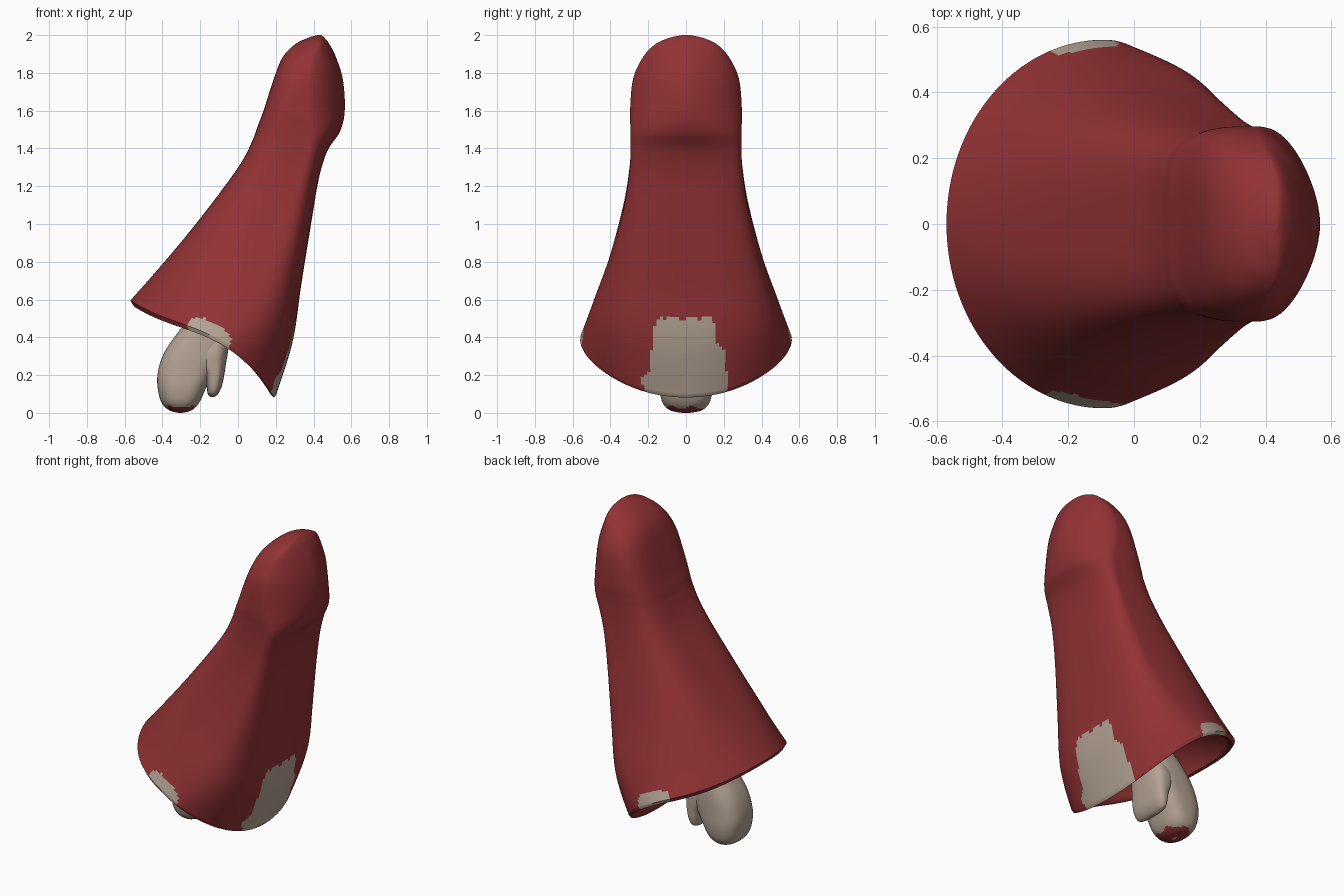
import bpy, bmesh, math

def material(name, rgb):
    m = bpy.data.materials.new(name)
    m.diffuse_color = (*rgb, 1)
    return m

RED = material("red_cloth", (0.29, 0.032, 0.035))
TAN = material("tan", (0.45, 0.36, 0.29))

def smooth_rows(rows, steps):
    """Catmull-Rom interpolation between section parameters."""
    out = []
    for i in range(len(rows) - 1):
        p0, p1 = rows[max(i - 1, 0)], rows[i]
        p2, p3 = rows[i + 1], rows[min(i + 2, len(rows) - 1)]
        for s in range(steps):
            t = s / steps
            out.append([b + 0.5 * t * (c - a + t * (2*a - 5*b + 4*c - d + t * (3*(b - c) + d - a)))
                        for a, b, c, d in zip(p0, p1, p2, p3)])
    return out + [list(rows[-1])]

def section(row, n):
    """Ring between a left and a right point; superelliptic in y, bowed upwards."""
    lx, lz, rx, rz, w, uc, nl, nr, bow = row
    pts = []
    for k in range(n):
        a = 2 * math.pi * k / n
        c, s = math.cos(a), math.sin(a)
        e = 2 / (nl if c > 0 else nr)
        d = abs(c) ** e
        u = uc * (1 - d) if c > 0 else uc + (1 - uc) * d
        y = w * math.copysign(abs(s) ** e, s)
        pts.append((lx + (rx - lx) * u, -y, lz + (rz - lz) * u + bow * 6.75 * u * u * (1 - u)))
    return pts

def loft(name, rows, n, mats, paint):
    bm = bmesh.new()
    rings = [[bm.verts.new(p) for p in section(r, n)] for r in rows]
    for i, (a, b) in enumerate(zip(rings, rings[1:])):
        for k in range(n):
            j = (k + 1) % n
            f = bm.faces.new((a[k], a[j], b[j], b[k]))
            f.material_index = paint(i, f.calc_center_median())
    bm.faces.new(rings[0])
    bm.faces.new(rings[-1])
    bmesh.ops.recalc_face_normals(bm, faces=bm.faces[:])
    me = bpy.data.meshes.new(name)
    bm.to_mesh(me)
    bm.free()
    for m in mats:
        me.materials.append(m)
    ob = bpy.data.objects.new(name, me)
    bpy.context.collection.objects.link(ob)
    bpy.ops.object.select_all(action='DESELECT')
    ob.select_set(True)
    bpy.context.view_layer.objects.active = ob
    bpy.ops.object.shade_smooth_by_angle(angle=math.radians(50))
    return ob

# Sleeve sections: left x,z, right x,z, half width, widest spot, roundness left/right, bow
inner = [(-.20, .68, .18, .48, .20, .60, 2.0, 2.0, .03),
         (-.38, .70, .23, .38, .42, .62, 2.0, 2.0, .07),
         (-.515, .59, .165, .13, .515, .62, 2.0, 2.1, .10),
         (-.530, .565, .175, .095, .535, .62, 2.0, 2.1, .10),
         (-.550, .563, .190, .082, .55, .62, 2.0, 2.1, .10)]
outer = [(-.57, .595, .202, .095, .56, .62, 2.0, 2.1, .10),
         (-.45, .73, .290, .38, .490, .68, 2.35, 2.5, .07),
         (-.28, .93, .335, .68, .405, .73, 3.0, 2.8, .04),
         (-.10, 1.16, .39, 1.02, .332, .75, 3.7, 2.9, .02),
         (.02, 1.33, .43, 1.25, .300, .76, 4.0, 2.8, .01),
         (.08, 1.45, .475, 1.39, .293, .75, 4.0, 2.4, 0),
         (.105, 1.52, .540, 1.49, .294, .65, 3.9, 2.0, 0),
         (.135, 1.60, .565, 1.60, .296, .55, 3.6, 1.75, 0),
         (.19, 1.77, .556, 1.76, .281, .50, 3.1, 1.65, 0),
         (.235, 1.88, .520, 1.88, .230, .55, 2.7, 1.7, 0),
         (.30, 1.95, .485, 1.95, .165, .67, 2.4, 1.8, 0),
         (.37, 1.985, .458, 1.985, .09, .70, 2.0, 2.0, 0),
         (.42, 2.0, .44, 2.0, .02, .6, 2.0, 2.0, 0)]

def sleeve_paint(i, p):
    """Worn tan patches: one large on the right side, a small one front and back."""
    if i < len(inner) - 1:
        return 0
    rag = .008 * math.sin(45 * p.z) + .008 * math.sin(70 * p.y)
    big = p.x > .05 and p.z < .51 + rag and abs(p.y) < .225 - .25 * max(0, p.z - .17) + rag
    small = (abs(p.y) > .45 and -.25 < p.x + rag < -.05
             and p.z < min(.50, .47 - .6 * (p.x + .13)) + rag)
    return int(big or small)

loft("sleeve", inner + smooth_rows(outer, 16), 180, (RED, TAN), sleeve_paint)

# Mitten hand with a reddened fingertip
palm = [(-.315, 0, -.295, 0, .02, .5, 2, 2, 0),
        (-.365, .014, -.245, .014, .085, .5, 2.1, 2.1, 0),
        (-.405, .055, -.205, .055, .125, .5, 2.4, 2.6, 0),
        (-.425, .13, -.170, .13, .14, .5, 2.6, 3.0, 0),
        (-.425, .21, -.130, .21, .14, .5, 2.7, 3.2, 0),
        (-.395, .31, -.072, .31, .138, .5, 2.7, 3.2, 0),
        (-.330, .41, -.050, .41, .13, .5, 2.5, 2.8, 0),
        (-.240, .52, -.010, .52, .115, .5, 2, 2, 0),
        (-.150, .64, .060, .64, .10, .5, 2, 2, 0)]
loft("hand", smooth_rows(palm, 6), 60, (TAN, RED),
     lambda i, p: int(p.z < .03 + .008 * math.sin(60 * p.y) and p.x > -.37))

# Broad thumb flap lying along the palm
thumb = [(-.145, .085, -.125, .085, .07, .5, 2, 2, 0),
         (-.160, .10, -.106, .10, .115, .5, 2.6, 2.4, 0),
         (-.166, .14, -.086, .14, .132, .5, 3, 2.7, 0),
         (-.175, .20, -.073, .20, .138, .5, 3, 2.8, 0),
         (-.200, .26, -.064, .26, .139, .5, 3, 2.8, 0),
         (-.210, .33, -.052, .33, .137, .5, 2.6, 2.6, 0),
         (-.180, .40, -.045, .40, .11, .5, 2, 2, 0),
         (-.140, .47, -.060, .47, .05, .5, 2, 2, 0)]
loft("thumb", smooth_rows(thumb, 5), 48, (TAN,), lambda i, p: 0)
